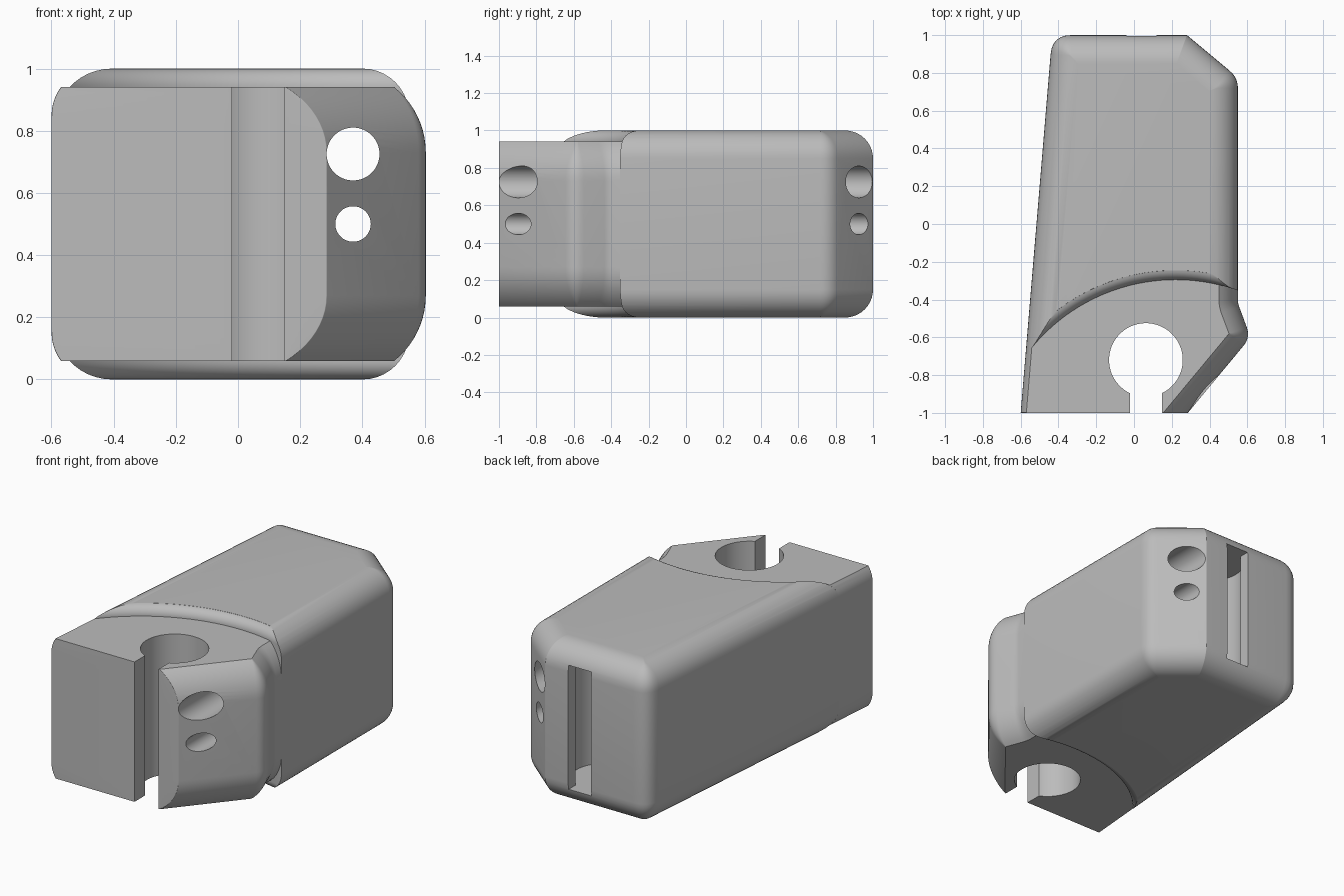
import bpy
import math
from mathutils import Vector, geometry

cube = bpy.data.objects.get("Cube")
if cube:
    bpy.data.objects.remove(cube, do_unlink=True)

grey = bpy.data.materials.new("plain grey")
grey.use_nodes = True
COLOUR = (0.5, 0.5, 0.5, 1)
grey.diffuse_color = COLOUR
grey.node_tree.nodes["Principled BSDF"].inputs["Base Color"].default_value = COLOUR


def loft(name, rings):
    """Closed solid through equally sized rings of points."""
    n = len(rings[0])
    verts = [p for ring in rings for p in ring]
    faces = [[k * n + i, k * n + (i + 1) % n, (k + 1) * n + (i + 1) % n, (k + 1) * n + i]
             for k in range(len(rings) - 1) for i in range(n)]
    faces.append(list(range(n))[::-1])
    faces.append([len(verts) - n + i for i in range(n)])
    mesh = bpy.data.meshes.new(name)
    mesh.from_pydata(verts, [], faces)
    obj = bpy.data.objects.new(name, mesh)
    bpy.context.collection.objects.link(obj)
    return obj


def plan_ring(corners, z, steps=6):
    """Plan outline at height z; corners are (x, y, plan radius, fillet of next edge)."""
    n = len(corners)
    h = min(z, 1 - z)
    pts = [Vector(c[:2]) for c in corners]
    insets, lines = [], []
    for i, c in enumerate(corners):
        r = c[3]
        d = r - math.sqrt(r * r - (r - h) ** 2) if h < r else 0
        u = (pts[(i + 1) % n] - pts[i]).normalized()
        base = pts[i] + Vector((-u.y, u.x)) * d
        insets.append(d)
        lines.append((base, u))
    ring = []
    for i, c in enumerate(corners):
        (a, u), (b, v) = lines[i - 1], lines[i]
        p = a + u * ((b - a).cross(v) / u.cross(v))
        turn = u.angle_signed(v)
        convex = u.cross(v) > 0
        d = (insets[i - 1] + insets[i]) / 2
        rho = max(c[2] - d, 0.004) if convex else c[2] + d
        t = rho * math.tan(abs(turn) / 2)
        for k in range(steps + 1):
            s = k / steps
            q = p - u * t * (1 - s) ** 2 + v * t * s ** 2
            ring.append((q.x, q.y, z))
    return ring


def circle(x, y, r, z, n=96):
    return [(x + r * math.cos(2 * math.pi * i / n), y + r * math.sin(2 * math.pi * i / n), z)
            for i in range(n)]


def pillar(x, y, r, z0, z1, n=96):
    return loft("cutter", [circle(x, y, r, z0, n), circle(x, y, r, z1, n)])


def bore(x, z, r):
    rings = [[(px, y, pz) for px, pz, _ in circle(x, z, r, 0, 64)] for y in (1.5, -1.5)]
    return loft("cutter", rings)


def box(x0, x1, y0, y1, z0, z1):
    return loft("cutter", [[(x0, y0, z), (x1, y0, z), (x1, y1, z), (x0, y1, z)] for z in (z0, z1)])


def boolean(obj, cutter, operation="DIFFERENCE"):
    cutter.hide_render = True
    mod = obj.modifiers.new("cut", "BOOLEAN")
    mod.operation, mod.solver, mod.object = operation, "EXACT", cutter
    bpy.context.view_layer.objects.active = obj
    bpy.ops.object.modifier_apply(modifier=mod.name)
    bpy.data.objects.remove(cutter, do_unlink=True)


def fillet_levels(start, r, steps=10):
    a0 = math.acos(1 - start / r)
    low = [r * (1 - math.cos(a0 + (math.pi / 2 - a0) * k / steps)) for k in range(steps + 1)]
    return low + [1 - z for z in reversed(low)]


R, ARC_X, ARC_Y, STEP = 0.985, 0.22, -1.28, 0.06

# Main body: rounded block with one chamfered back corner
body_plan = [(-0.6, -1, 0, 0), (0.55, -1, 0, 0.15), (0.55, 0.775, 0.12, 0.15),
             (0.28, 1, 0, 0.15), (-0.433, 1, 0.11, 0.15)]
main_body = loft("main_body", [plan_ring(body_plan, z) for z in fillet_levels(0, 0.15)])

# Curved shoulder with a rolled edge at top and bottom
roll = [(R + 0.07, 1.05)]
for k in range(8, -1, -1):
    a = math.radians(10 * k)
    roll.append((R + STEP * (1 - math.cos(a)), 1 - STEP + STEP * math.sin(a)))
profile = [(r, 1 - z) for r, z in roll] + roll[::-1]
boolean(main_body, loft("cutter", [circle(ARC_X, ARC_Y, r, z, 160) for r, z in profile]))

# Back keyhole pocket
boolean(main_body, pillar(0.04, 0.75, 0.195, 0.11, 0.89))
boolean(main_body, box(-0.04, 0.12, 0.8, 1.2, 0.11, 0.89))

# Front clamp, slightly thinner than the body
clamp_plan = [(-0.6, -1, 0, 0), (0.285, -1, 0, 0.27), (0.617, -0.6, 0.1, 0.27),
              (0.55, -0.42, 0.1, 0.27), (0.55, -0.1, 0, 0), (-0.525, -0.1, 0, 0.15)]
front_clamp = loft("front_clamp", [plan_ring(clamp_plan, z) for z in fillet_levels(STEP, 0.27)])
boolean(front_clamp, pillar(ARC_X, ARC_Y, R, -0.2, 1.2, 160), "INTERSECT")

# Vertical socket and its open slot
boolean(front_clamp, pillar(0.063, -0.72, 0.195, -0.2, 1.2))
boolean(front_clamp, box(-0.02, 0.148, -1.3, -0.75, -0.2, 1.2))

# Two long bores, then finish
for part in (main_body, front_clamp):
    for z, r in ((0.725, 0.085), (0.5, 0.057)):
        boolean(part, bore(0.37, z, r))
    part.data.materials.clear()
    part.data.materials.append(grey)
    for face in part.data.polygons:
        face.material_index = 0
    bpy.ops.object.select_all(action="DESELECT")
    part.select_set(True)
    bpy.context.view_layer.objects.active = part
    bpy.ops.object.shade_smooth_by_angle(angle=math.radians(30))
